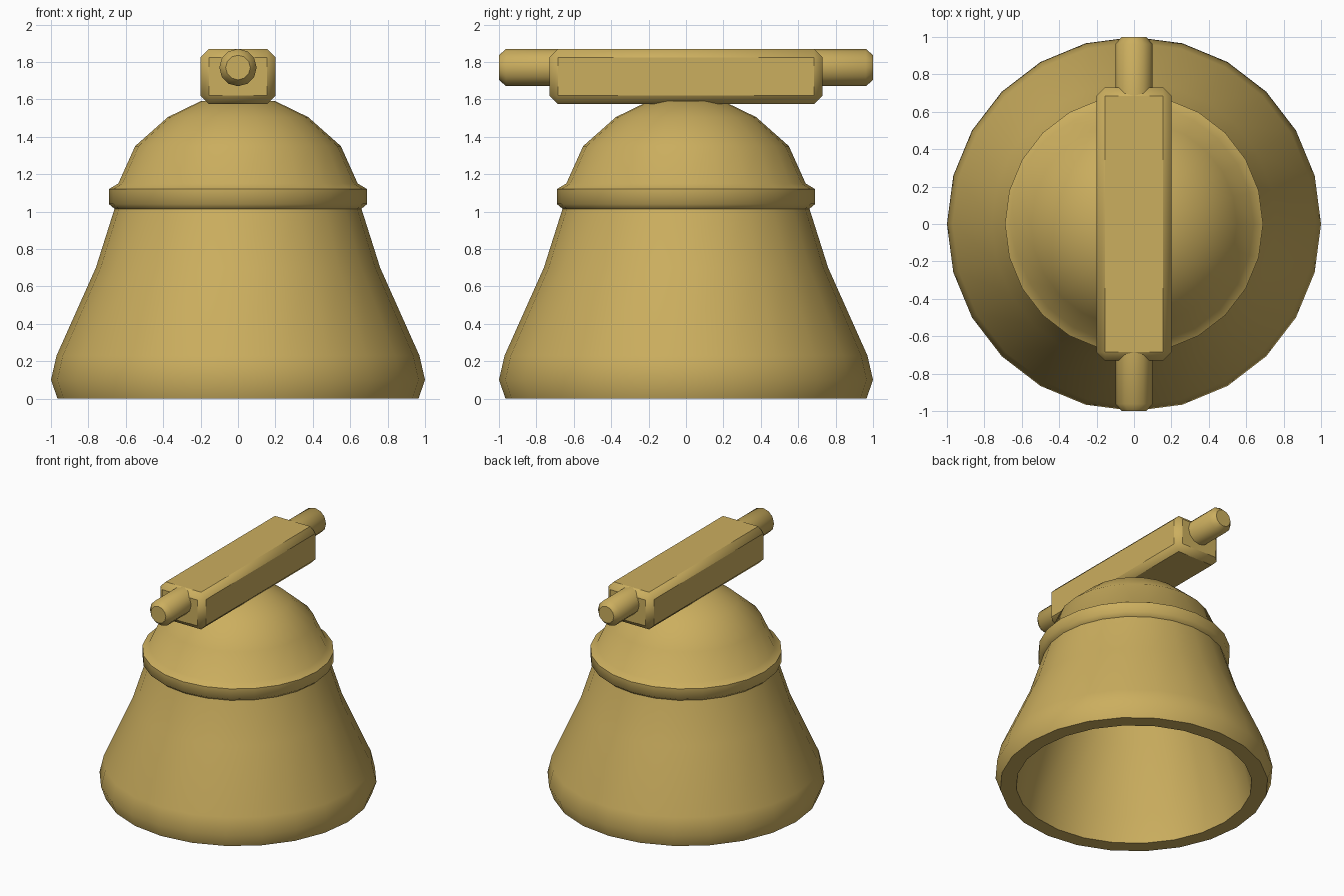
import bpy, bmesh, math
from mathutils import Matrix

cube = bpy.data.objects.get("Cube")
if cube:
    bpy.data.objects.remove(cube, do_unlink=True)

brass = bpy.data.materials.new("aged brass")
brass.use_nodes = True
BRASS = (0.60, 0.425, 0.113, 1)
brass.diffuse_color = BRASS
brass.node_tree.nodes["Principled BSDF"].inputs["Base Color"].default_value = BRASS


def finish(bm, name, angle):
    """Turn a bmesh into a named, shaded object."""
    bmesh.ops.recalc_face_normals(bm, faces=bm.faces)
    mesh = bpy.data.meshes.new(name)
    bm.to_mesh(mesh)
    bm.free()
    mesh.materials.append(brass)
    obj = bpy.data.objects.new(name, mesh)
    bpy.context.collection.objects.link(obj)
    bpy.ops.object.select_all(action='DESELECT')
    obj.select_set(True)
    bpy.context.view_layer.objects.active = obj
    bpy.ops.object.shade_smooth_by_angle(angle=math.radians(angle))
    return obj


def lathe(name, profile, sides, angle, matrix=Matrix()):
    """Spin a closed (radius, height) profile around z."""
    bm = bmesh.new()
    verts = [bm.verts.new((r, 0, z)) for r, z in profile]
    edges = [bm.edges.new(pair) for pair in zip(verts, verts[1:])]
    bmesh.ops.spin(bm, geom=verts + edges, cent=(0, 0, 0), axis=(0, 0, 1),
                   angle=math.tau, steps=sides, use_merge=True)
    bmesh.ops.remove_doubles(bm, verts=bm.verts, dist=0.0005)
    bm.transform(matrix)
    return finish(bm, name, angle)


# Hollow bell: flared skirt, raised band, domed crown, then the inner wall
skirt = [(0.965, 0), (1, 0.1), (0.97, 0.23), (0.76, 0.7), (0.66, 1.015)]
band = [(0.69, 1.04), (0.69, 1.12), (0.64, 1.15)]
crown = [(0.55, 1.35), (0.375, 1.505), (0.2, 1.59), (0, 1.605)]
inside = [(0, 1.49), (0.3, 1.42), (0.46, 1.28), (0.55, 1.02),
          (0.645, 0.7), (0.81, 0.2), (0.85, 0)]
lathe("bell_shell", skirt + band + crown + inside + skirt[:1], 24, 55)

# Chamfered headstock beam
bm = bmesh.new()
bmesh.ops.create_cube(bm, size=1)
bm.transform(Matrix.Translation((0, 0, 1.7225)) @ Matrix.Diagonal((0.4, 1.46, 0.295, 1)))
bmesh.ops.bevel(bm, geom=bm.edges[:], offset=0.045, segments=1, affect='EDGES')
finish(bm, "headstock_beam", 40)

# Pivot pins at both ends of the beam
pin = [(0, 0.6), (0.1, 0.6), (0.1, 0.962), (0.066, 1), (0, 1)]
for name, side in (("front_pivot_pin", 1), ("back_pivot_pin", -1)):
    lathe(name, pin, 12, 45,
          Matrix.Translation((0, 0, 1.77)) @ Matrix.Rotation(side * math.pi / 2, 4, 'X'))
